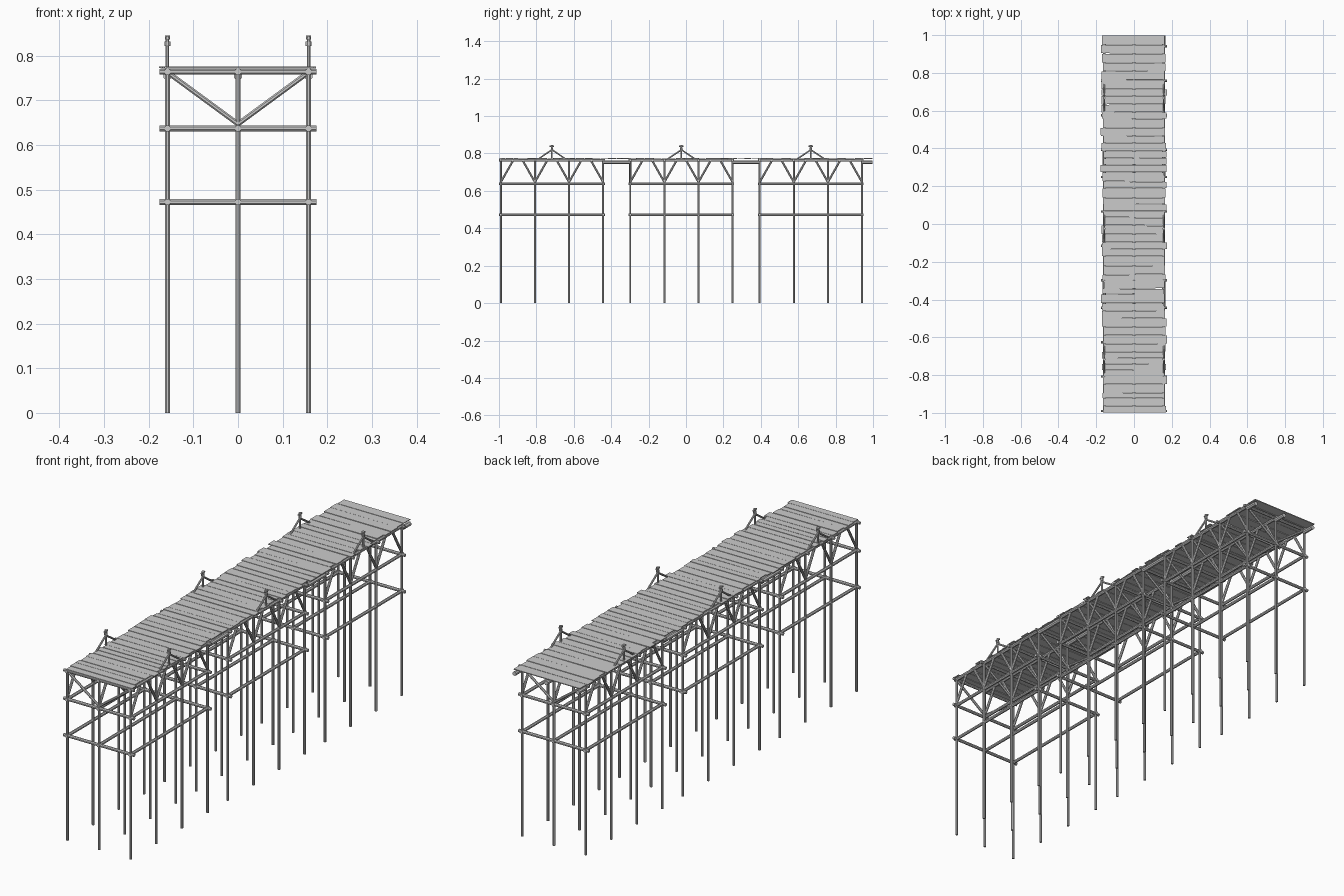
import bpy, bmesh, math, random
from mathutils import Vector, Matrix

if "Cube" in bpy.data.objects:
    bpy.data.objects.remove(bpy.data.objects["Cube"])

random.seed(7)


def obj_from(bm, name):
    bmesh.ops.recalc_face_normals(bm, faces=bm.faces)
    me = bpy.data.meshes.new(name)
    bm.to_mesh(me)
    bm.free()
    ob = bpy.data.objects.new(name, me)
    bpy.context.collection.objects.link(ob)
    return ob


def log(bm, a, b, w, sides=8):
    """Straight faceted timber of width w from a to b."""
    a, b = Vector(a), Vector(b)
    d = b - a
    r = w / 2 / math.cos(math.pi / sides)
    m = (Matrix.Translation((a + b) / 2) @ d.to_track_quat('Z', 'Y').to_matrix().to_4x4()
         @ Matrix.Rotation(math.pi / sides, 4, 'Z'))
    bmesh.ops.create_cone(bm, cap_ends=True, segments=sides, radius1=r, radius2=r,
                          depth=d.length, matrix=m)


def box(bm, c, s, rot=0.0):
    m = Matrix.Translation(c) @ Matrix.Rotation(rot, 4, 'Z') @ Matrix.Diagonal((*s, 1))
    bmesh.ops.create_cube(bm, size=1, matrix=m)


XS = (-0.158, 0.0, 0.158)
STARTS = (-0.99, -0.298, 0.394)
STEP = 0.1823
LEVELS = (0.472, 0.637)
TOP = 0.764

posts, beams, braces, rails, links = [bmesh.new() for _ in range(5)]

for s, y0 in enumerate(STARTS):
    ys = [y0 + STEP * i for i in range(4)]
    y1 = ys[-1]

    # posts, top cross beams and V braces of each bent
    for y in ys:
        for x in XS:
            log(posts, (x, y, 0), (x, y, 0.77), 0.0105)
        log(beams, (-0.176, y, TOP), (0.176, y, TOP), 0.012)
        for sx in (-1, 1):
            log(braces, (0, y, 0.647), (sx * 0.15, y, 0.757), 0.011)

    # lower ring beams across the section ends
    for z in LEVELS:
        for y in (y0, y1):
            log(beams, (-0.176, y, z), (0.176, y, z), 0.013)

    # lengthwise beams and their braces
    for x in XS:
        for z, w in ((LEVELS[0], 0.0135), (LEVELS[1], 0.0135), (TOP, 0.0145)):
            log(beams, (x, y0 - 0.009, z), (x, y1 + 0.009, z), w)
        for i, y in enumerate(ys):
            for sy in (-1, 1):
                if 0 <= i + sy <= 3:
                    log(braces, (x, y, 0.647), (x, y + sy * 0.064, 0.76), 0.011)

        # linking stringers between sections and out to the far end
        ye = STARTS[s + 1] if s < 2 else 0.998
        log(links, (x, y1, 0.754), (x, ye, 0.754), 0.018)

    # mooring posts with side struts, collar and cap
    yc = y0 + STEP * 1.5
    for x in (XS[0], XS[2]):
        log(rails, (x, yc, 0.757), (x, yc, 0.837), 0.008)
        log(rails, (x, yc, 0.822), (x, yc, 0.832), 0.013)
        log(rails, (x, yc, 0.836), (x, yc, 0.845), 0.012)
        log(rails, (x, yc - 0.012, 0.839), (x, yc + 0.012, 0.839), 0.007)
        for sy in (-1, 1):
            log(rails, (x, yc + sy * 0.074, 0.77), (x, yc, 0.82), 0.008)

obj_from(posts, "support_posts")
obj_from(beams, "frame_beams")
obj_from(braces, "diagonal_braces")
obj_from(rails, "mooring_posts")
obj_from(links, "linking_stringers")

# deck of uneven planks
deck = bmesh.new()
y = -0.998
while y < 0.96:
    w = min(random.uniform(0.028, 0.05), 0.999 - y)
    if 0.999 - y - w < 0.03:
        w = 0.999 - y
    l, r = random.uniform(0.157, 0.177), random.uniform(0.157, 0.175)
    box(deck, ((r - l) / 2, y + w / 2, 0.7735 + random.uniform(-0.0008, 0.0008)),
        (l + r, w - 0.0025, 0.0036), random.uniform(-0.007, 0.007) if -0.95 < y < 0.93 else 0)
    y += w
obj_from(deck, "deck_planks")
